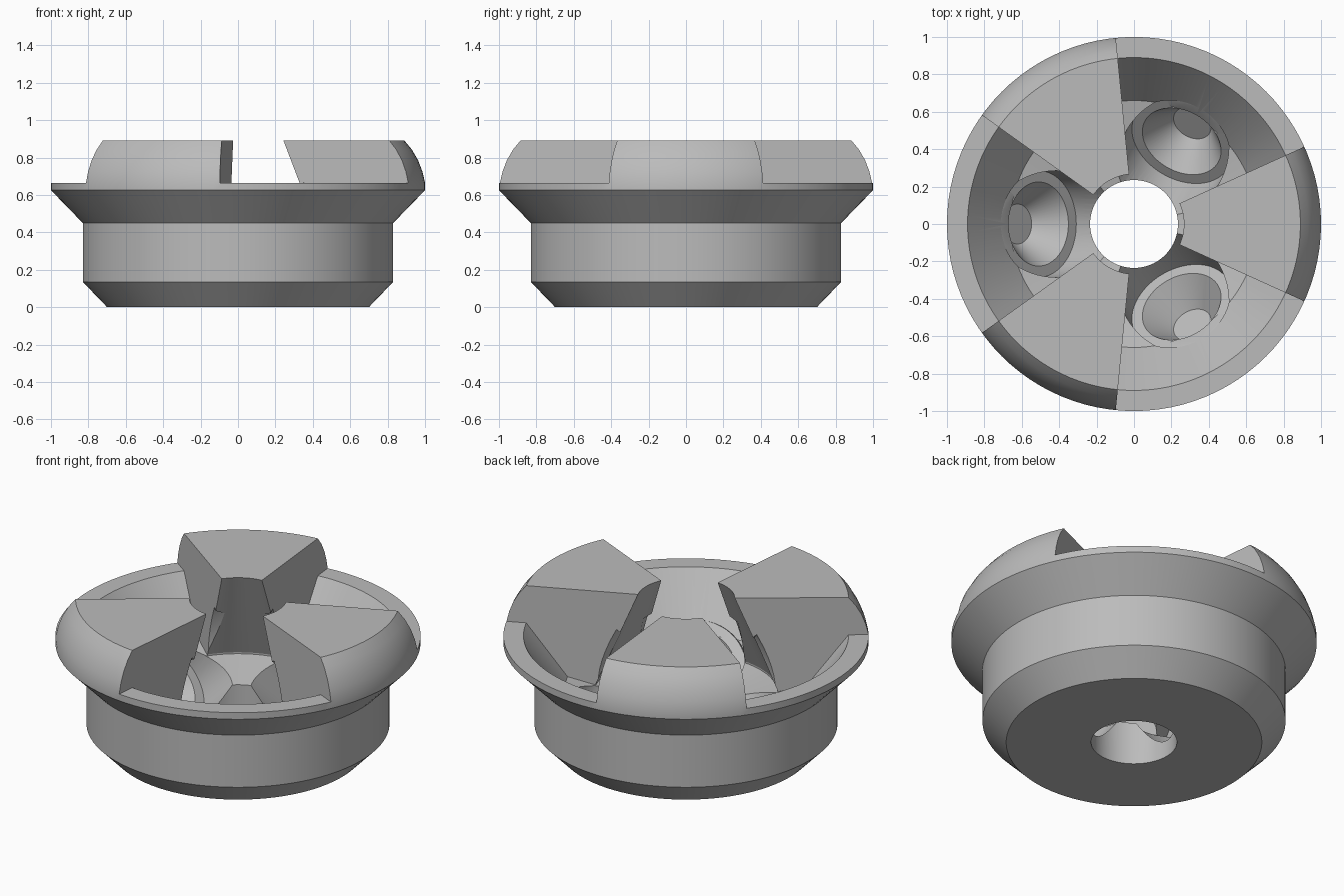
import bpy, bmesh, math
from mathutils import Matrix, Vector

cube = bpy.data.objects.get("Cube")
if cube:
    bpy.data.objects.remove(cube, do_unlink=True)

grey = bpy.data.materials.new("plain grey")
grey.use_nodes = True
COLOUR = (0.5, 0.5, 0.5, 1)
grey.diffuse_color = COLOUR
grey.node_tree.nodes["Principled BSDF"].inputs["Base Color"].default_value = COLOUR


def lathe(name, profile, start=0.0, sweep=360.0, steps=96):
    """Turn a closed (radius, z) profile about the z axis, capping partial turns."""
    bm = bmesh.new()
    full = sweep >= 360
    rings = []
    for i in range(steps if full else steps + 1):
        a = math.radians(start + sweep * i / steps)
        rings.append([bm.verts.new((r * math.cos(a), r * math.sin(a), z)) for r, z in profile])
    n = len(profile)
    for i in range(steps):
        a, b = rings[i], rings[(i + 1) % len(rings)]
        for j in range(n):
            k = (j + 1) % n
            bm.faces.new((a[j], b[j], b[k], a[k]))
    if not full:
        bm.faces.new(rings[0])
        bm.faces.new(rings[-1])
    bmesh.ops.remove_doubles(bm, verts=bm.verts, dist=1e-5)
    bmesh.ops.recalc_face_normals(bm, faces=bm.faces)
    mesh = bpy.data.meshes.new(name)
    bm.to_mesh(mesh)
    bm.free()
    mesh.materials.append(grey)
    obj = bpy.data.objects.new(name, mesh)
    bpy.context.collection.objects.link(obj)
    return obj


def cut(target, cutter):
    """Subtract the cutter from the target and discard it."""
    cutter.hide_render = True
    mod = target.modifiers.new("cut", 'BOOLEAN')
    mod.operation = 'DIFFERENCE'
    mod.solver = 'EXACT'
    mod.object = cutter
    bpy.context.view_layer.objects.active = target
    bpy.ops.object.modifier_apply(modifier=mod.name)
    bpy.data.objects.remove(cutter, do_unlink=True)


BORE, RIM_Z, TOP = 0.235, 0.665, 0.89
FLOOR_SLOPE = 0.235
PRONG_HALF = 24.4


def floor_z(r):
    return 0.36 - (0.66 - r) * FLOOR_SLOPE


# Turned body with chamfered foot, flared rim, domed shoulder and centre bore
body = lathe("body", [(BORE, 0), (0.70, 0), (0.83, 0.135), (0.83, 0.45), (1.0, 0.625),
                      (1.0, RIM_Z), (0.986, 0.725), (0.963, 0.785), (0.93, 0.842),
                      (0.89, TOP), (BORE, TOP)])

# Central cavity, widening downwards to undercut the prong tips
cut(body, lathe("cavity_cutter", [(0, 1.0), (0.221, 1.0), (0.502, 0.33),
                                  (0.502, floor_z(0.502) - 0.002), (0, floor_z(0) - 0.002)]))

# Three open slots leave three prongs standing
slot = [(0, 1.0), (1.1, 1.0), (1.1, RIM_Z), (0.89, RIM_Z), (0.66, 0.36), (0, floor_z(0))]
for centre in (60, 180, 300):
    half = 60 - PRONG_HALF
    cut(body, lathe("slot_cutter", slot, centre - half, 2 * half, 24))

# Tilted countersunk seats: flat ring, tapered wall and flat bottom
seat = [(0, 0.45), (0.285, 0.45), (0.285, 0), (0.225, 0), (0.107, -0.16), (0, -0.16)]
for centre in (60, 180, 300):
    cutter = lathe("seat_cutter", seat, steps=64)
    a = math.radians(centre)
    out = Vector((math.cos(a), math.sin(a), 0))
    axis = (Vector((0, 0, 1)) - out).normalized()
    turn = axis.to_track_quat('Z', 'Y').to_matrix().to_4x4()
    place = Matrix.Translation(out * 0.51 + Vector((0, 0, 0.227)))
    cutter.data.transform(place @ turn)
    cut(body, cutter)

# Smooth turned surfaces, crisp machined edges
bpy.ops.object.select_all(action='DESELECT')
body.select_set(True)
bpy.context.view_layer.objects.active = body
bpy.ops.object.shade_smooth_by_angle(angle=math.radians(20))
